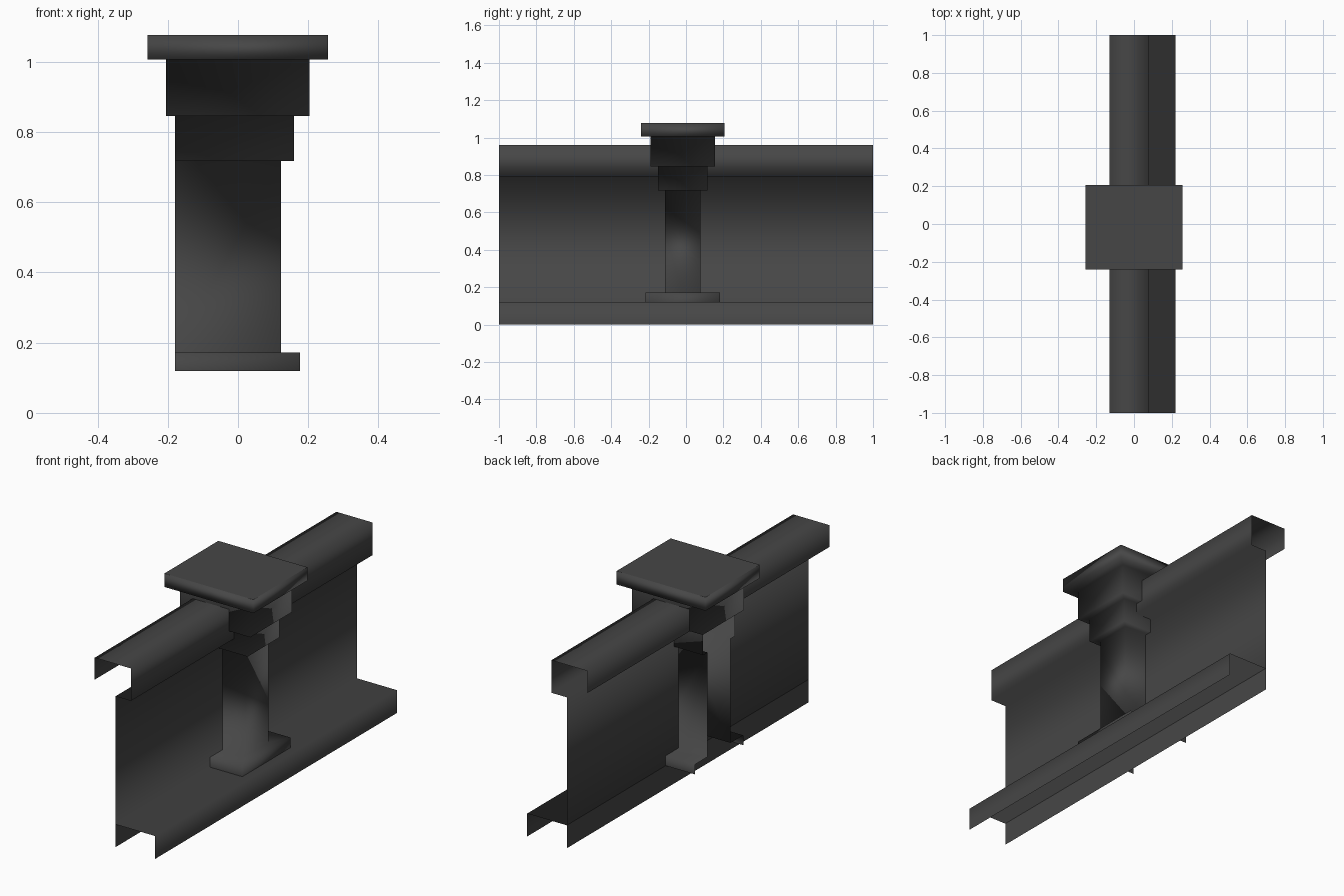
import bpy, bmesh

if "Cube" in bpy.data.objects:
    bpy.data.objects.remove(bpy.data.objects["Cube"])

dark = bpy.data.materials.new("dark_grey")
dark.diffuse_color = (0.062, 0.062, 0.062, 1)
dark.use_nodes = True
dark.node_tree.nodes["Principled BSDF"].inputs["Base Color"].default_value = dark.diffuse_color


def finish(bm, name):
    for f in bm.faces:
        f.smooth = True
    me = bpy.data.meshes.new(name)
    bm.to_mesh(me)
    bm.free()
    me.materials.append(dark)
    ob = bpy.data.objects.new(name, me)
    bpy.context.collection.objects.link(ob)
    return ob


def sheet(name, profile):
    """Extrude an open x/z profile along y as a thin sheet."""
    bm = bmesh.new()
    rows = [(bm.verts.new((x, -1, z)), bm.verts.new((x, 1, z))) for x, z in profile]
    for (a, b), (c, d) in zip(rows, rows[1:]):
        bm.faces.new((a, c, d, b))
    return finish(bm, name)


# wall with hooked top rail and foot ledge
sheet("wall_and_rail", [(-0.13, 0.845), (-0.13, 0.96), (0.08, 0.96), (0.08, 0.79),
                        (-0.01, 0.79), (-0.01, 0.12), (0.22, 0.12), (0.22, 0.0)])
# wall strip continuing below the ledge
sheet("wall_foot", [(-0.01, 0.12), (-0.01, 0.0)])

# stepped pillar: z, back x, front x, half depth; lower part is open at the back
CY = -0.017
levels = [
    (0.12, -0.18, 0.177, 0.20), (0.172, -0.18, 0.177, 0.20),      # plinth
    (0.172, -0.18, 0.122, 0.095), (0.718, -0.18, 0.122, 0.095),   # shaft
    (0.718, -0.18, 0.16, 0.132), (0.846, -0.18, 0.16, 0.132),     # collar
    (0.846, -0.205, 0.203, 0.172), (1.006, -0.205, 0.203, 0.172), # block
    (1.006, -0.258, 0.257, 0.223), (1.077, -0.258, 0.257, 0.223), # cap
]
bm = bmesh.new()
rings = [[bm.verts.new((x, CY + s * h, z))
          for x, s in ((x0, -1), (x1, -1), (x1, 1), (x0, 1))]
         for z, x0, x1, h in levels]
for i, (lo, hi) in enumerate(zip(rings, rings[1:])):
    for j in range(4 if i >= 5 else 3):
        k = (j + 1) % 4
        bm.faces.new((lo[j], lo[k], hi[k], hi[j]))
# cap top with a narrow border
top = bm.faces.new(rings[-1])
bmesh.ops.inset_region(bm, faces=[top], thickness=0.04)
finish(bm, "pillar")
